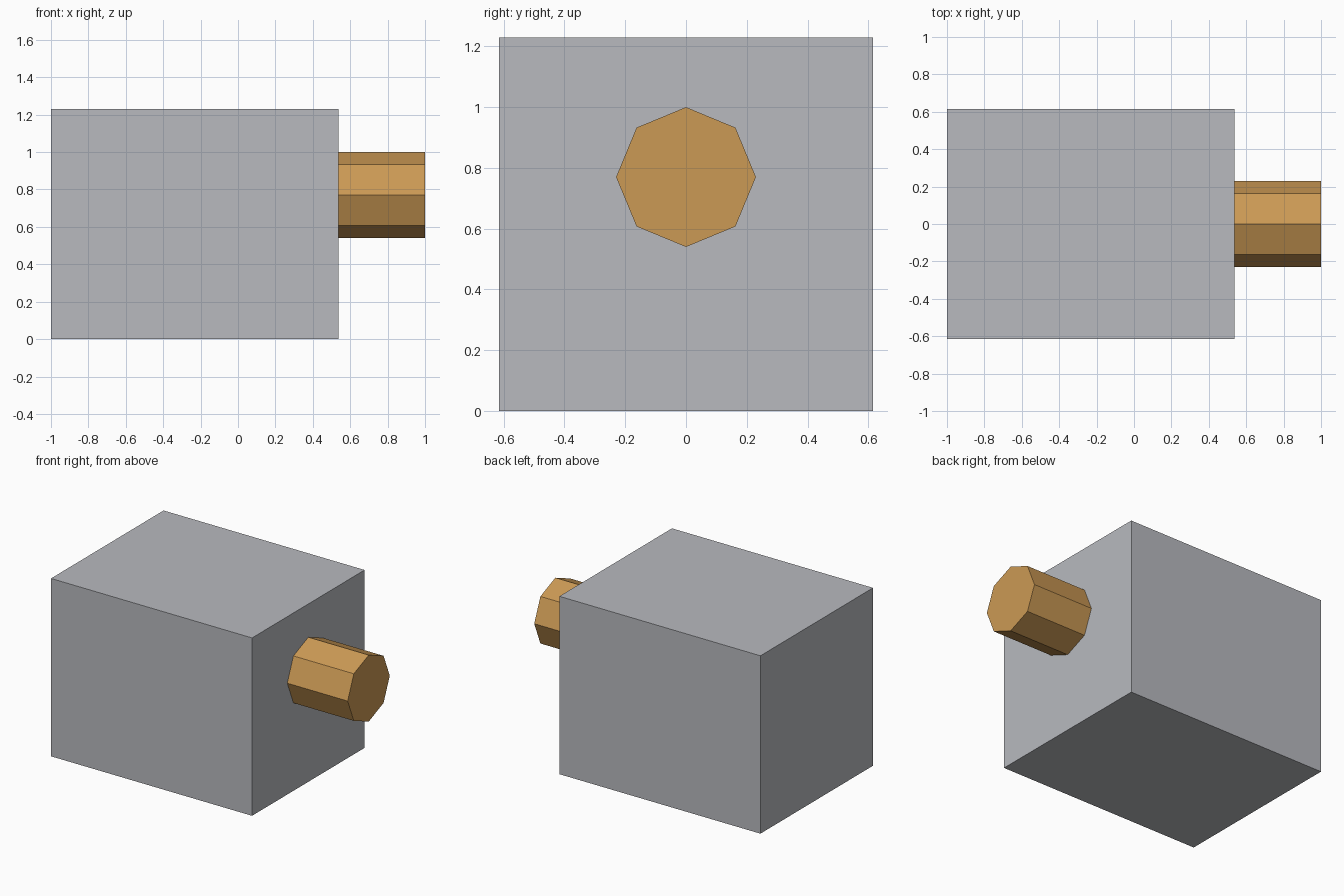
import bpy
import math

cube = bpy.data.objects.get("Cube")
if cube:
    bpy.data.objects.remove(cube, do_unlink=True)


def make_material(name, rgb):
    mat = bpy.data.materials.new(name)
    mat.use_nodes = True
    color = (*rgb, 1.0)
    mat.diffuse_color = color
    bsdf = next(n for n in mat.node_tree.nodes if n.type == 'BSDF_PRINCIPLED')
    bsdf.inputs["Base Color"].default_value = color
    return mat


def finish(name, mat):
    obj = bpy.context.object
    obj.name = name
    obj.data.name = name
    obj.data.materials.append(mat)
    bpy.ops.object.transform_apply(location=False, rotation=True, scale=True)
    return obj


grey = make_material("cool grey", (0.48, 0.49, 0.52))
tan = make_material("warm tan", (0.60, 0.32, 0.09))

LEFT, JOINT, RIGHT = -1.0, 0.538, 1.0   # x of body end, shaft root, shaft end
SIDE = 1.23                             # body depth and height
RADIUS, AXIS_Z = 0.23, 0.77

# Block body
bpy.ops.mesh.primitive_cube_add(size=1, location=((LEFT + JOINT) / 2, 0, SIDE / 2))
bpy.context.object.scale = (JOINT - LEFT, SIDE, SIDE)
finish("body", grey)

# Octagonal shaft on the +x face, a corner pointing up
bpy.ops.mesh.primitive_cylinder_add(
    vertices=8, radius=RADIUS, depth=RIGHT - JOINT,
    location=((JOINT + RIGHT) / 2, 0, AXIS_Z), rotation=(0, math.pi / 2, 0))
finish("shaft", tan)
